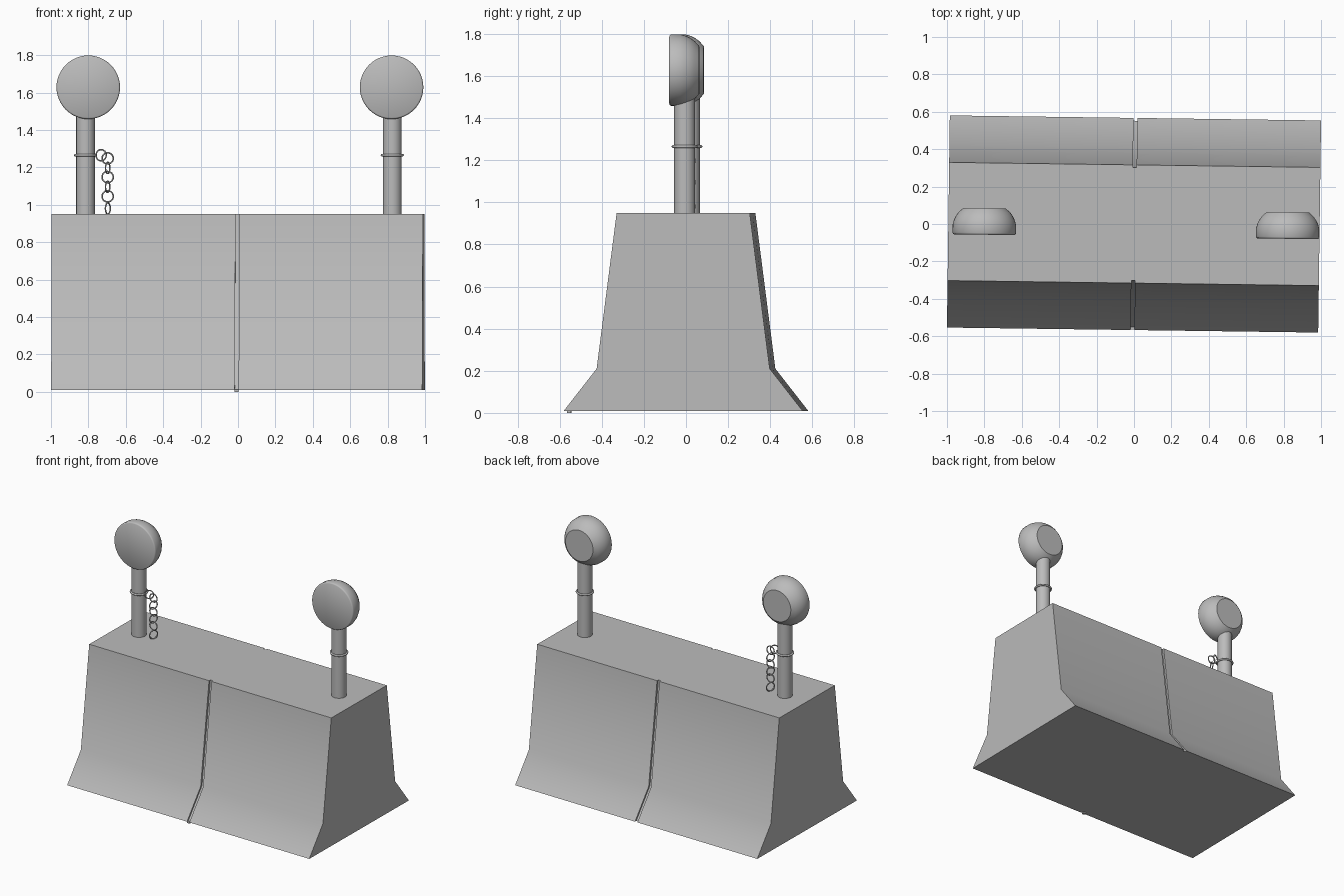
import bpy, bmesh, math
from mathutils import Matrix, Vector

cube = bpy.data.objects.get("Cube")
if cube:
    bpy.data.objects.remove(cube, do_unlink=True)

grey = bpy.data.materials.new("concrete_grey")
grey.use_nodes = True
COLOUR = (0.5, 0.5, 0.5, 1)
grey.diffuse_color = COLOUR
grey.node_tree.nodes["Principled BSDF"].inputs["Base Color"].default_value = COLOUR

# The whole barrier is turned very slightly about the vertical axis
TURN = Matrix.Rotation(-0.0135, 4, 'Z')


def finish(bm, name, angle=40):
    bmesh.ops.recalc_face_normals(bm, faces=bm.faces)
    bm.transform(TURN)
    mesh = bpy.data.meshes.new(name)
    bm.to_mesh(mesh)
    bm.free()
    mesh.materials.append(grey)
    obj = bpy.data.objects.new(name, mesh)
    bpy.context.collection.objects.link(obj)
    bpy.ops.object.select_all(action='DESELECT')
    obj.select_set(True)
    bpy.context.view_layer.objects.active = obj
    bpy.ops.object.shade_smooth_by_angle(angle=math.radians(angle))
    return obj


def loft(bm, rings, caps=True):
    loops = [[bm.verts.new(p) for p in ring] for ring in rings]
    for a, b in zip(loops, loops[1:]):
        for i in range(len(a)):
            j = (i + 1) % len(a)
            bm.faces.new((a[i], a[j], b[j], b[i]))
    if caps:
        bm.faces.new(loops[0])
        bm.faces.new(loops[-1])


def circle(centre, radius, u, v, n):
    steps = [math.tau * i / n for i in range(n)]
    return [centre + u * radius * math.cos(a) + v * radius * math.sin(a) for a in steps]


X, Y, Z = Vector((1, 0, 0)), Vector((0, 1, 0)), Vector((0, 0, 1))


def torus(name, centre, major, minor, u, v, n=32, m=10):
    bm = bmesh.new()
    centre, w = Vector(centre), u.cross(v)
    loops = []
    for i in range(n):
        a = math.tau * i / n
        out = u * math.cos(a) + v * math.sin(a)
        loops.append(circle(centre + out * major, minor, out, w, m))
    loft(bm, loops + [loops[0]], caps=False)
    bmesh.ops.remove_doubles(bm, verts=bm.verts, dist=0.00001)
    return finish(bm, name, 80)


# Barrier body: flared section with a groove cut round the middle
def section(x, inset):
    side = [(0.567, 0.01), (0.411, 0.21), (0.316, 0.95)]
    right = [(x, y - inset, z) for y, z in side]
    return right + [(x, -y, z) for x, y, z in reversed(right)]


HALF, GAP, DEPTH = 0.9925, 0.01, 0.015
bm = bmesh.new()
loft(bm, [section(-HALF, 0), section(-GAP, 0), section(-GAP, DEPTH),
          section(GAP, DEPTH), section(GAP, 0), section(HALF, 0)])
finish(bm, "barrier_body")

# Small foot under the front end of the groove
bm = bmesh.new()
bmesh.ops.create_cube(bm, size=1, matrix=Matrix.Translation((0, -0.555, 0.006)) @
                      Matrix.Diagonal((0.02, 0.02, 0.012, 1)))
finish(bm, "groove_foot")

# Lamp posts, collars and round lamp heads
LAMP = [(0, 0.162), (0.003, 0.167), (0.01, 0.17), (0.055, 0.169), (0.08, 0.162),
        (0.1, 0.152), (0.12, 0.138), (0.142, 0.113)]
for side, post_x, head_x in (("right", -0.815, -0.8), ("left", 0.825, 0.822)):
    bm = bmesh.new()
    loft(bm, [circle(Vector((post_x, 0.005, z)), 0.05, X, Y, 32) for z in (0.94, 1.55)])
    finish(bm, side + "_post")
    torus(side + "_collar", (post_x, 0.005, 1.265), 0.055, 0.007, X, Y)
    bm = bmesh.new()
    loft(bm, [circle(Vector((head_x, y - 0.068, 1.628)), r, X, Z, 48) for y, r in LAMP])
    finish(bm, side + "_lamp_head")

# Chain hanging from the right collar, links alternately turned
LINKS = [(-0.732, 1.265, 25), (-0.697, 1.248, 0), (-0.697, 1.197, 68), (-0.697, 1.148, 0),
         (-0.697, 1.096, 68), (-0.697, 1.045, 0), (-0.696, 0.98, 65)]
for i, (x, z, turn) in enumerate(LINKS):
    u = Matrix.Rotation(math.radians(turn), 3, 'Z') @ X
    torus("chain_link_%d" % (i + 1), (x, 0.005, z), 0.03, 0.004, u, Z, 24, 8)
